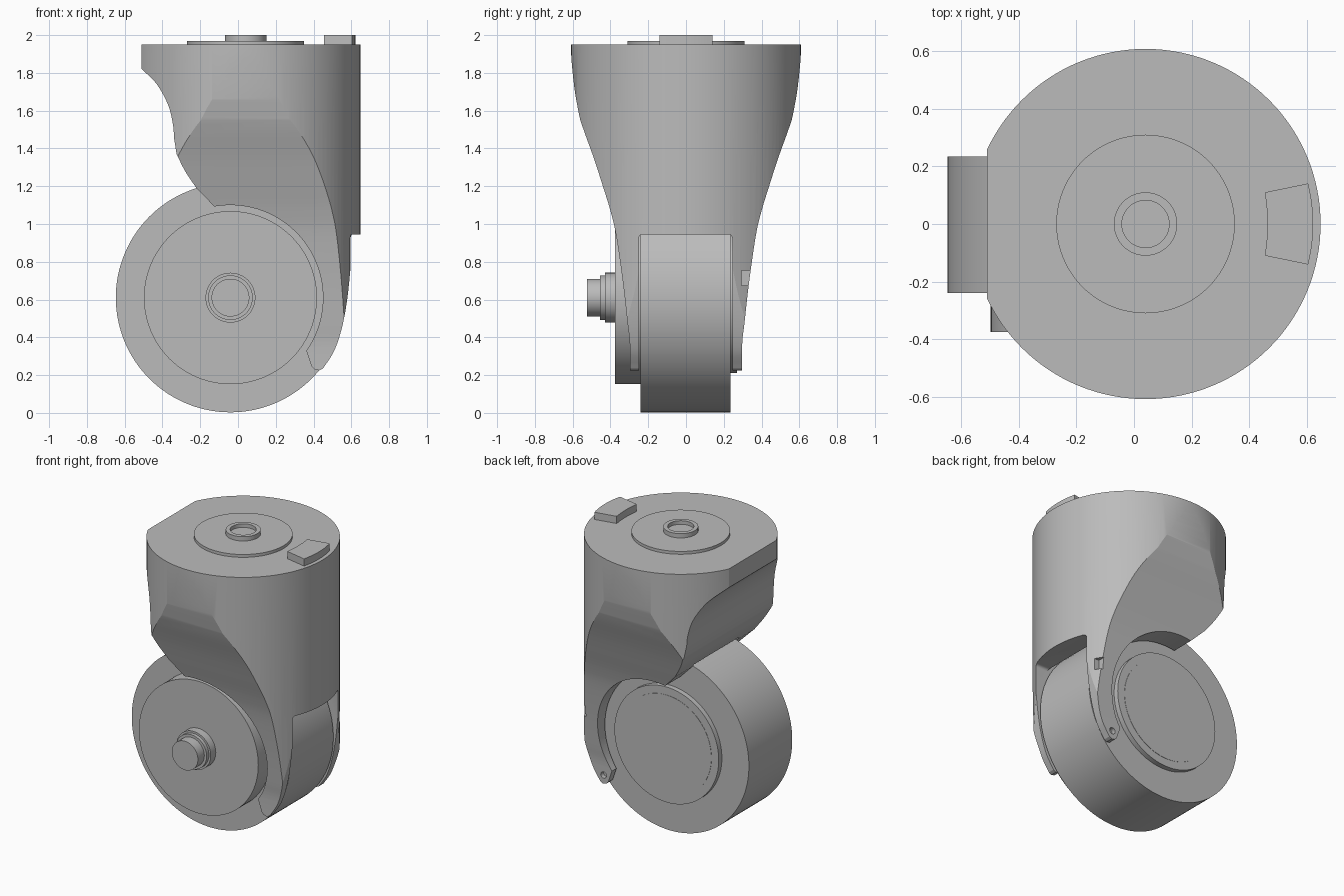
import bpy, bmesh, math
from mathutils import Matrix

if "Cube" in bpy.data.objects:
    bpy.data.objects.remove(bpy.data.objects["Cube"])

grey = bpy.data.materials.new("plain grey")
grey.use_nodes = True
grey.diffuse_color = (0.5, 0.5, 0.5, 1)
grey.node_tree.nodes["Principled BSDF"].inputs["Base Color"].default_value = (0.5, 0.5, 0.5, 1)

AXLE = (-0.04, 0.61)     # x, z of the wheel centre
STEM_X = 0.04            # x of the swivel axis


def finish(name, bm):
    bmesh.ops.remove_doubles(bm, verts=bm.verts, dist=1e-5)
    bmesh.ops.recalc_face_normals(bm, faces=bm.faces)
    mesh = bpy.data.meshes.new(name)
    bm.to_mesh(mesh)
    bm.free()
    mesh.materials.append(grey)
    obj = bpy.data.objects.new(name, mesh)
    bpy.context.collection.objects.link(obj)
    return obj


def smooth(obj, angle=25):
    bpy.ops.object.select_all(action="DESELECT")
    obj.select_set(True)
    bpy.context.view_layer.objects.active = obj
    bpy.ops.object.shade_smooth_by_angle(angle=math.radians(angle))


def prism(name, outline, axis, lo, hi):
    """Extrude a 2D outline along the named axis."""
    place = {"x": lambda a, b: (lo, a, b), "y": lambda a, b: (a, lo, b),
             "z": lambda a, b: (a, b, lo)}[axis]
    bm = bmesh.new()
    face = bm.faces.new([bm.verts.new(place(a, b)) for a, b in outline])
    top = bmesh.ops.extrude_face_region(bm, geom=[face])["geom"]
    shift = [(hi - lo) * (axis == k) for k in "xyz"]
    bmesh.ops.translate(bm, vec=shift, verts=[v for v in top if isinstance(v, bmesh.types.BMVert)])
    return finish(name, bm)


def lathe(name, profile, axle=False, steps=96):
    """Spin (radius, height) points around z, or around the axle along y."""
    bm = bmesh.new()
    verts = [bm.verts.new((r, 0, h)) for r, h in profile]
    edges = [bm.edges.new(pair) for pair in zip(verts, verts[1:])]
    bmesh.ops.spin(bm, geom=verts + edges, cent=(0, 0, 0), axis=(0, 0, 1),
                   angle=math.tau, steps=steps, use_duplicate=False)
    if axle:
        move = Matrix.Translation((AXLE[0], 0, AXLE[1])) @ Matrix.Rotation(-math.pi / 2, 4, "X")
    else:
        move = Matrix.Translation((STEM_X, 0, 0))
    bmesh.ops.transform(bm, matrix=move, verts=bm.verts)
    return finish(name, bm)


def drum(name, radius, lo, hi, axle=False, steps=96):
    return lathe(name, [(0, lo), (radius, lo), (radius, hi), (0, hi)], axle, steps)


def curve(points, steps=6):
    """Catmull-Rom curve through the points."""
    pts = [points[0]] + points + [points[-1]]
    out = []
    for p, q, r, s in zip(pts, pts[1:], pts[2:], pts[3:]):
        for i in range(steps):
            t = i / steps
            out.append(tuple(0.5 * (2 * b + (c - a) * t + (2 * a - 5 * b + 4 * c - d) * t * t
                                    + (3 * b - a - 3 * c + d) * t ** 3)
                             for a, b, c, d in zip(p, q, r, s)))
    return out + [points[-1]]


def arc(cx, cy, radius, start, end, steps):
    angles = [math.radians(start + (end - start) * i / steps) for i in range(steps + 1)]
    return [(cx + radius * math.cos(a), cy + radius * math.sin(a)) for a in angles]


def boolean(obj, cutter, operation):
    mod = obj.modifiers.new("cut", "BOOLEAN")
    mod.operation, mod.solver, mod.object = operation, "EXACT", cutter
    bpy.context.view_layer.objects.active = obj
    bpy.ops.object.modifier_apply(modifier=mod.name)
    bpy.data.objects.remove(cutter)


# Fork housing: side outline, then trimmed by the round plan and the waisted end outline
neck = curve([(-0.51, 1.82), (-0.43, 1.74), (-0.37, 1.63), (-0.345, 1.53), (-0.338, 1.45)])
throat = curve([(-0.325, 1.37), (-0.28, 1.28), (-0.22, 1.19)])
wheel_arch = arc(*AXLE, 0.49, 100, -35, 40)
tip = [(0.39, 0.245), (0.405, 0.23), (0.43, 0.225), (0.45, 0.235)]
heel = curve([(0.46, 0.25), (0.51, 0.33), (0.55, 0.45), (0.578, 0.6), (0.597, 0.78)])
side = [(-0.51, 1.95)] + neck + throat + wheel_arch + tip + heel + [(0.7, 0.9), (0.7, 1.95)]
housing = prism("fork_housing", side, "y", -0.7, 0.7)
boolean(housing, drum("plan_trim", 0.608, 0.1, 1.95, steps=128), "INTERSECT")

upper = curve([(0.612, 2.0), (0.608, 1.9), (0.6, 1.8), (0.585, 1.68), (0.56, 1.55)])
lower = curve([(0.53, 1.465), (0.485, 1.34), (0.44, 1.2), (0.4, 1.07), (0.37, 0.94),
               (0.335, 0.7), (0.31, 0.48), (0.297, 0.35), (0.297, 0.1)])
half = upper + lower
waist = half + [(-y, z) for y, z in reversed(half)]
boolean(housing, prism("waist_trim", waist, "x", -0.8, 0.8), "INTERSECT")

# Wheel well, rear slot with rounded top corners, release notch and pin hole
boolean(housing, drum("wheel_well", 0.63, -0.25, 0.245, axle=True), "DIFFERENCE")
slot = [(-0.25, 0)] + arc(-0.23, 0.925, 0.02, 180, 90, 5) + arc(0.225, 0.925, 0.02, 90, 0, 5) + [(0.245, 0)]
boolean(housing, prism("rear_slot", slot, "x", 0.05, 0.9), "DIFFERENCE")
notch = [(0.295, 0.675), (0.36, 0.675), (0.36, 0.755), (0.295, 0.755)]
boolean(housing, prism("notch", notch, "x", 0.535, 0.7), "DIFFERENCE")
boolean(housing, prism("pin_hole", arc(0.425, 0.285, 0.022, 0, 345, 23), "y", 0.265, 0.4), "DIFFERENCE")
smooth(housing, 20)

# Wheel with its two side covers and the stepped axle end
smooth(drum("wheel", 0.607, -0.24, 0.235, axle=True, steps=128))
smooth(drum("front_wheel_cover", 0.458, -0.375, -0.239, axle=True))
smooth(lathe("back_wheel_cover", [(0, 0.234), (0.4, 0.234), (0.4, 0.27), (0.345, 0.27),
                                  (0.345, 0.272), (0, 0.272)], axle=True))
smooth(lathe("axle_end", [(0, -0.525), (0.1, -0.525), (0.1, -0.455), (0.118, -0.455),
                          (0.118, -0.43), (0.132, -0.43), (0.132, -0.374), (0, -0.374)],
             axle=True, steps=64))

# Swivel plate and hollow stem socket on top
smooth(drum("swivel_plate", 0.31, 1.949, 1.97))
smooth(lathe("stem_socket", [(0, 1.969), (0.11, 1.969), (0.11, 2.0), (0.082, 2.0),
                             (0.082, 1.975), (0, 1.975)], steps=64))

# Locking tab: wedge with a hollow inner edge and a round outer edge
outer = arc(STEM_X, 0, 0.582, -14, 14, 10)
inner = [(0.455 + 0.008 * (1 - (y / 0.11) ** 2), y) for y in (0.11, 0.055, 0, -0.055, -0.11)]
smooth(prism("locking_tab", outer + inner, "z", 1.949, 2.0))
